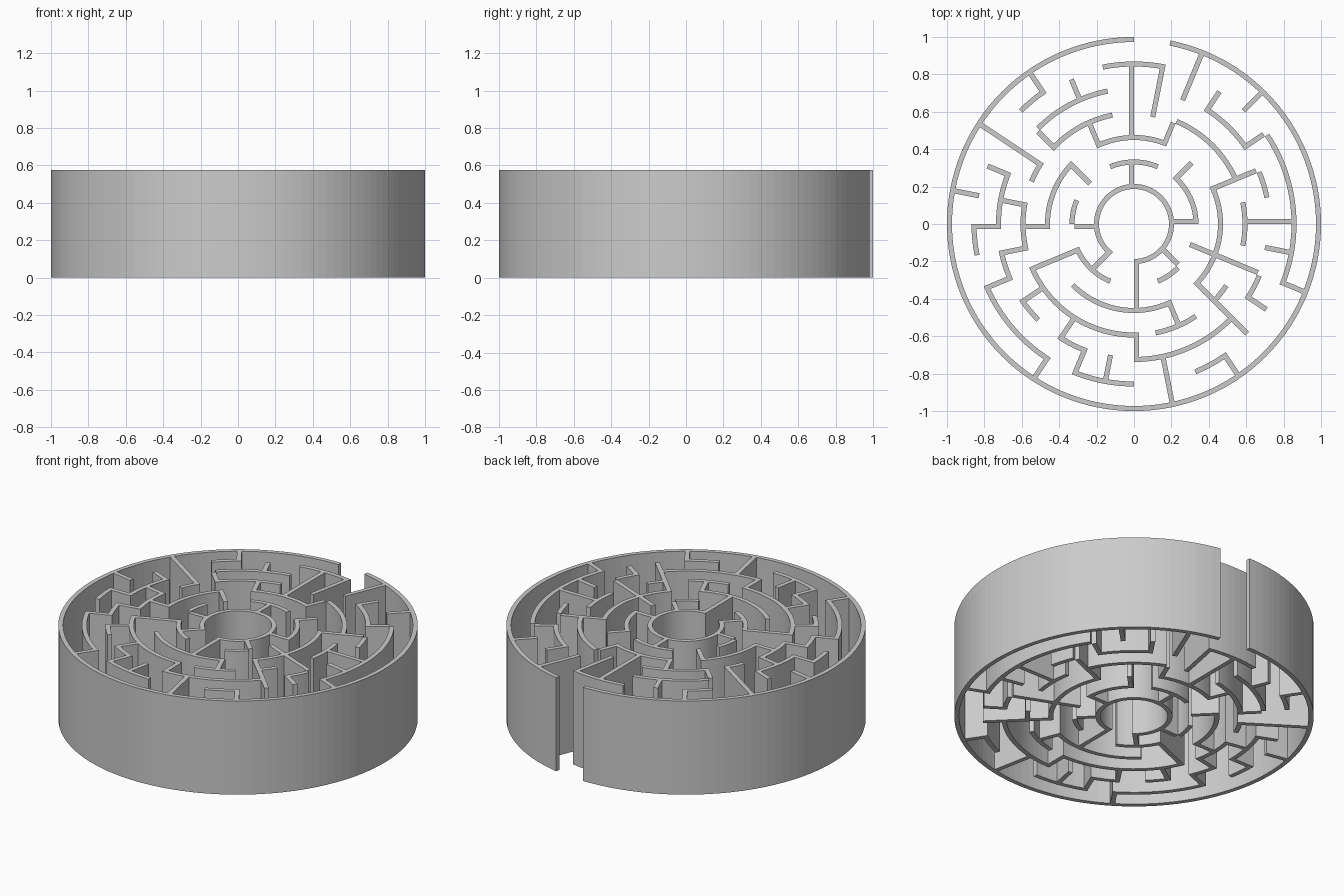
import bpy, bmesh
from math import radians, cos, sin

if "Cube" in bpy.data.objects:
    bpy.data.objects.remove(bpy.data.objects["Cube"])

HEIGHT = 0.575
WALL = 0.027            # wall thickness
PITCH = 0.131           # spacing between rings
CELL = radians(11.25)   # 32 cells per turn
STEPS = 4               # facets per cell


def ring_inner(k):
    return 1 - WALL - (6 - k) * PITCH


# Curved walls: ring index -> (start cell, end cell), counter-clockwise from +x
ARCS = {
    0: [(24, 52)],
    1: [(0, 4), (6, 10), (14, 16), (18, 22), (26, 28)],
    2: [(-4, 2), (6, 10), (12, 16), (20, 26)],
    3: [(-4, -3), (-1, 1), (2, 6), (9, 12), (13, 14), (15, 17), (18, 24), (25, 27)],
    4: [(-3, -2), (1, 2), (3, 5), (9, 12), (14, 16), (17, 18), (19, 20), (21, 22), (24, 28)],
    5: [(-2, 3), (7, 9), (11, 12), (16, 17), (18, 21), (22, 24), (26, 27)],
    6: [(8, 39)],
}

# Straight walls: (from ring, to ring) -> cells
RADIALS = {
    (0, 1): [0, 8, 16, 20, 28],
    (0, 2): [24],
    (1, 2): [4, 12],
    (1, 3): [18],
    (1, 4): [30],
    (2, 3): [6, 10, 16, 26],
    (2, 4): [2],
    (2, 5): [8, 28],
    (3, 4): [12, 15, 17, 19, 21, 24],
    (3, 5): [0, 7],
    (3, 6): [13],
    (4, 5): [3, 5, 10, 14, 16, 18, 22, 23, 29, 31],
    (4, 6): [6, 25],
    (5, 6): [4, 11, 15, 21, 27, 30],
}


def add_strip(bm, pairs):
    """Solid wall following a list of (inner point, outer point) pairs."""
    cols = []
    for (a, b) in pairs:
        cols.append([bm.verts.new((*p, z)) for p, z in
                     ((a, 0), (b, 0), (b, HEIGHT), (a, HEIGHT))])
    for c, d in zip(cols, cols[1:]):
        for i in range(4):
            j = (i + 1) % 4
            bm.faces.new((c[i], c[j], d[j], d[i]))
    bm.faces.new(cols[0][::-1])
    bm.faces.new(cols[-1])


def finish(bm, name):
    bmesh.ops.recalc_face_normals(bm, faces=bm.faces)
    mesh = bpy.data.meshes.new(name)
    bm.to_mesh(mesh)
    bm.free()
    bpy.context.collection.objects.link(bpy.data.objects.new(name, mesh))


# Concentric curved walls
for k, spans in ARCS.items():
    bm = bmesh.new()
    r0, r1 = ring_inner(k), ring_inner(k) + WALL
    for a, b in spans:
        angles = [CELL * (a + i / STEPS) for i in range((b - a) * STEPS + 1)]
        add_strip(bm, [((r0 * cos(t), r0 * sin(t)), (r1 * cos(t), r1 * sin(t)))
                       for t in angles])
    finish(bm, "outer_wall" if k == 6 else f"ring_wall_{k + 1}")

# Straight dividers, each sitting on the counter-clockwise side of its cell line
bm = bmesh.new()
for (k0, k1), cells in RADIALS.items():
    for n in cells:
        c, s = cos(CELL * n), sin(CELL * n)
        add_strip(bm, [((r * c, r * s), (r * c - WALL * s, r * s + WALL * c))
                       for r in (ring_inner(k0), ring_inner(k1))])
finish(bm, "straight_dividers")
